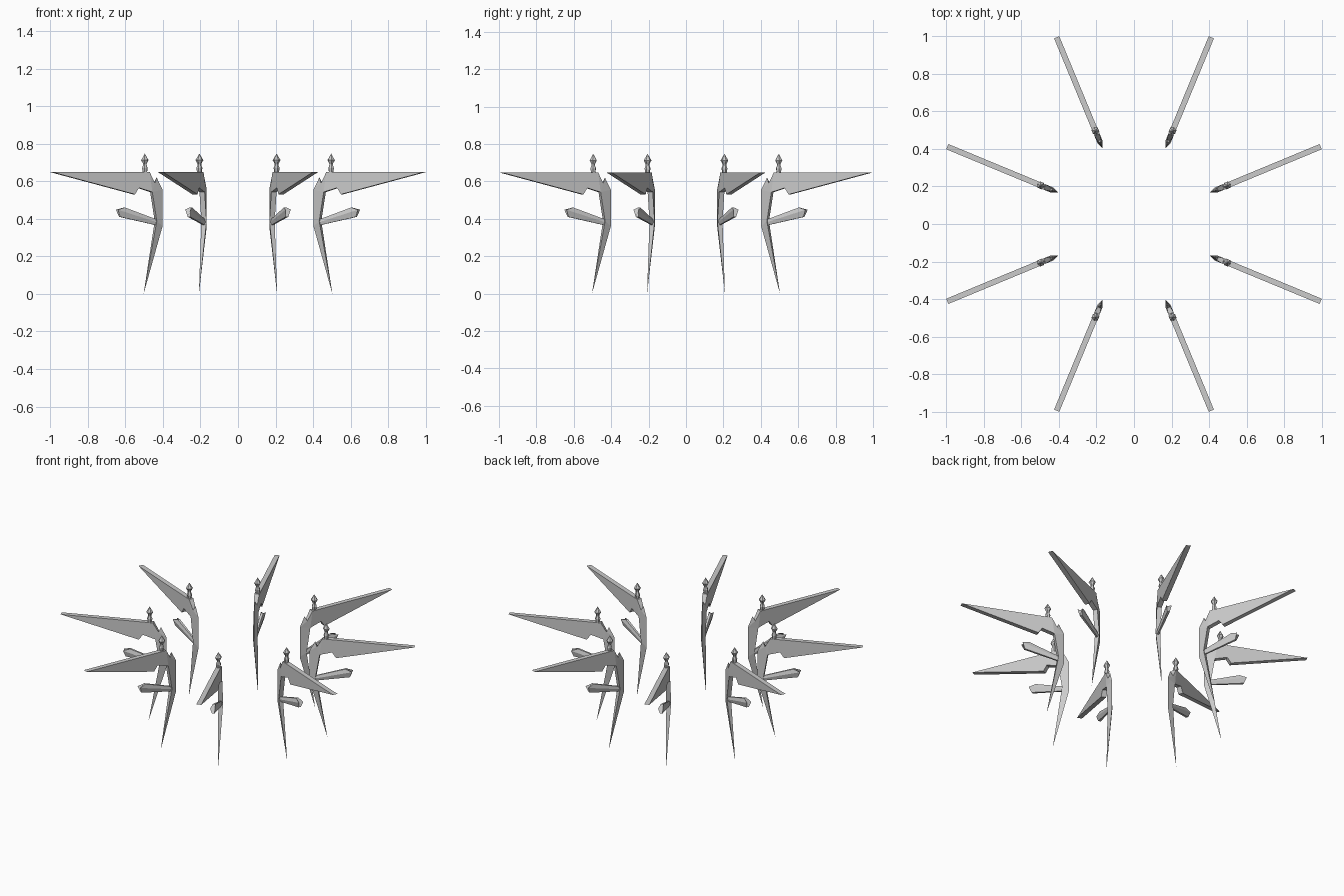
import bpy, bmesh, math

if "Cube" in bpy.data.objects:
    bpy.data.objects.remove(bpy.data.objects["Cube"])

COUNT = 8
HALF = 0.015  # half thickness of a blade

grey = bpy.data.materials.new("light grey")
grey.use_nodes = True
colour = (0.6, 0.6, 0.6, 1)
grey.diffuse_color = colour
grey.node_tree.nodes["Principled BSDF"].inputs["Base Color"].default_value = colour


def finish(bm, name):
    bmesh.ops.recalc_face_normals(bm, faces=bm.faces)
    mesh = bpy.data.meshes.new(name)
    bm.to_mesh(mesh)
    bm.free()
    mesh.materials.append(grey)
    return mesh


def blade_mesh():
    # radius, height, half thickness: horizontal wing, then leg with a sharp inner edge
    outline = [(1.076, 0.648, HALF), (0.60, 0.53, HALF), (0.576, 0.565, HALF),
               (0.50, 0.542, HALF), (0.474, 0.387, HALF), (0.544, 0, 0),
               (0.435, 0.36, 0), (0.435, 0.555, 0), (0.469, 0.62, 0),
               (0.482, 0.59, 0.01), (0.515, 0.648, HALF)]
    panels = [(0, 1, 2, 3, 10), (10, 3, 9), (9, 3, 7), (9, 7, 8), (3, 4, 6, 7), (4, 5, 6)]
    bm = bmesh.new()
    near = [bm.verts.new((r, -w, z)) for r, z, w in outline]
    far = [bm.verts.new((r, w, z)) if w else near[i] for i, (r, z, w) in enumerate(outline)]
    for side in (near, far):
        for panel in panels:
            bm.faces.new([side[i] for i in panel])
    # rim between the two sides
    for i in range(len(outline)):
        j = (i + 1) % len(outline)
        rim = list(dict.fromkeys((near[i], near[j], far[j], far[i])))
        if len(rim) > 2:
            bm.faces.new(rim)
    return finish(bm, "blade")


def prong_mesh():
    # ridged bar that widens outwards: (top, ridge, bottom) for each end
    bm = bmesh.new()
    rings = []
    for top, mid, low, w in [((0.46, 0.393), (0.46, 0.378), (0.46, 0.363), 0.009),
                             ((0.655, 0.46), (0.698, 0.448), (0.682, 0.41), HALF)]:
        section = [(top, 0.5), (mid, 1), (low, 0.5), (low, -0.5), (mid, -1), (top, -0.5)]
        rings.append([bm.verts.new((p[0], s * w, p[1])) for p, s in section])
    for ring in rings:
        bm.faces.new(ring)
    for i in range(6):
        j = (i + 1) % 6
        bm.faces.new((rings[0][i], rings[0][j], rings[1][j], rings[1][i]))
    return finish(bm, "prong")


def finial_mesh(sides=6, centre=0.537):
    # small turned socket with a pointed bud
    profile = [(0.011, 0.635), (0.016, 0.67), (0.010, 0.685), (0.010, 0.692), (0.021, 0.712)]
    bm = bmesh.new()
    rings = []
    for radius, z in profile:
        turns = [math.tau * i / sides for i in range(sides)]
        rings.append([bm.verts.new((centre + radius * math.cos(a), radius * math.sin(a), z))
                      for a in turns])
    tip = bm.verts.new((centre, 0, 0.747))
    bm.faces.new(rings[0])
    for i in range(sides):
        j = (i + 1) % sides
        for a, b in zip(rings, rings[1:]):
            bm.faces.new((a[i], a[j], b[j], b[i]))
        bm.faces.new((rings[-1][i], rings[-1][j], tip))
    return finish(bm, "finial")


# repeat the three parts around the ring
for mesh in (blade_mesh(), prong_mesh(), finial_mesh()):
    for k in range(COUNT):
        part = bpy.data.objects.new(f"{mesh.name}_{k + 1}", mesh)
        part.rotation_euler.z = math.tau * (k + 0.5) / COUNT
        bpy.context.collection.objects.link(part)
